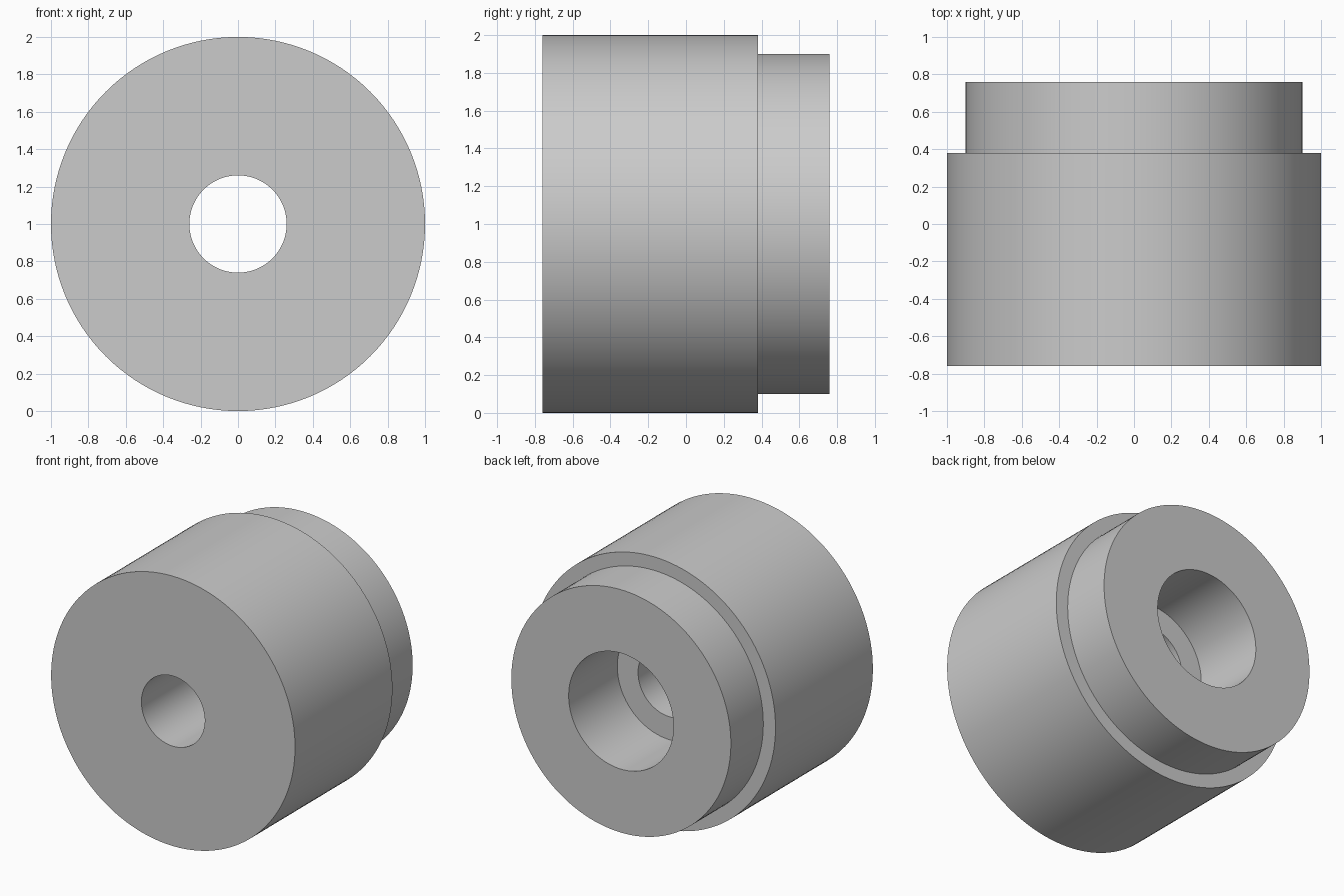
import bpy
import bmesh
import math
from mathutils import Matrix, Vector

cube = bpy.data.objects.get("Cube")
if cube:
    bpy.data.objects.remove(cube, do_unlink=True)

SEGMENTS = 128

# Plain grey material
grey = bpy.data.materials.new("light_grey")
grey.use_nodes = True
colour = (0.6, 0.6, 0.6, 1)
grey.diffuse_color = colour
grey.node_tree.nodes["Principled BSDF"].inputs["Base Color"].default_value = colour

# Half section of the stepped bushing: (radius, position along y)
profile = [
    (0.26, -0.76), (1.0, -0.76),    # front face
    (1.0, 0.38), (0.9, 0.38),       # body and step
    (0.9, 0.76), (0.43, 0.76),      # spigot and back face
    (0.43, 0.19), (0.26, 0.19),     # counterbore and its shoulder
]

# Revolve the closed section around the y axis
bm = bmesh.new()
rings = []
for i in range(SEGMENTS):
    turn = Matrix.Rotation(math.tau * i / SEGMENTS, 3, "Y")
    rings.append([bm.verts.new(turn @ Vector((r, y, 0))) for r, y in profile])
for i, ring in enumerate(rings):
    following = rings[(i + 1) % SEGMENTS]
    for j in range(len(profile)):
        k = (j + 1) % len(profile)
        bm.faces.new((ring[j], ring[k], following[k], following[j]))
bmesh.ops.recalc_face_normals(bm, faces=bm.faces)

mesh = bpy.data.meshes.new("stepped_bushing")
bm.to_mesh(mesh)
bm.free()
mesh.materials.append(grey)

bushing = bpy.data.objects.new("stepped_bushing", mesh)
bushing.location.z = 1
bpy.context.collection.objects.link(bushing)

# Smooth round walls with crisp rims
bpy.ops.object.select_all(action="DESELECT")
bushing.select_set(True)
bpy.context.view_layer.objects.active = bushing
bpy.ops.object.shade_smooth_by_angle(angle=math.radians(30))
